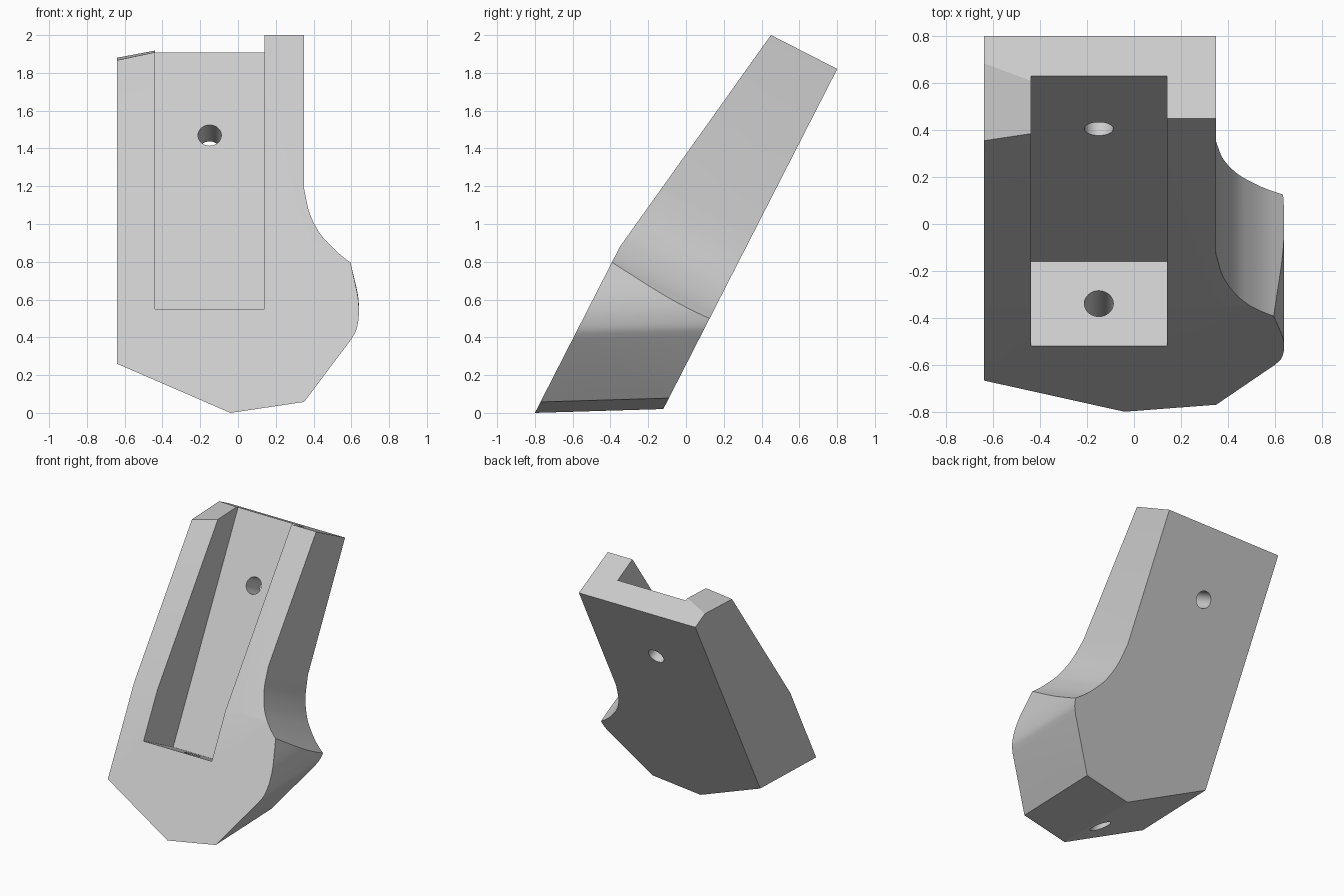
import bpy, bmesh, math
from mathutils import Vector

cube = bpy.data.objects.get("Cube")
if cube:
    bpy.data.objects.remove(cube, do_unlink=True)

mat = bpy.data.materials.new("light_grey")
mat.use_nodes = True
GREY = (0.6, 0.6, 0.6, 1)
mat.diffuse_color = GREY
mat.node_tree.nodes["Principled BSDF"].inputs["Base Color"].default_value = GREY

# Leaning frame: v runs up the slope, w runs through the thickness to the back
S, C = 0.4554, 0.8903
WIDTH_L, WIDTH_R = -0.64, 0.35
THICK, LENGTH = 0.596, 2.35
HOLE_X, HOLE_R = -0.15, 0.062


def lean(x, v, w):
    return Vector((x, -0.8 + S * v + C * w, C * v - S * w))


def prism(name, outline, start, end, place):
    """Extrude a closed 2D outline from start to end, placed by a mapping."""
    bm = bmesh.new()
    rings = [[bm.verts.new(place(a, b, t)) for a, b in outline] for t in (start, end)]
    n = len(outline)
    for ring in rings:
        bm.faces.new(ring)
    for i in range(n):
        j = (i + 1) % n
        bm.faces.new((rings[0][i], rings[0][j], rings[1][j], rings[1][i]))
    bmesh.ops.recalc_face_normals(bm, faces=bm.faces)
    mesh = bpy.data.meshes.new(name)
    bm.to_mesh(mesh)
    bm.free()
    mesh.materials.append(mat)
    obj = bpy.data.objects.new(name, mesh)
    bpy.context.collection.objects.link(obj)
    return obj


def combine(body, tool, operation):
    bpy.context.view_layer.objects.active = body
    mod = body.modifiers.new(tool.name, "BOOLEAN")
    mod.operation, mod.object, mod.solver = operation, tool, "EXACT"
    bpy.ops.object.modifier_apply(modifier=mod.name)
    bpy.data.objects.remove(tool, do_unlink=True)


def rect(a0, a1, b0, b1):
    return [(a0, b0), (a1, b0), (a1, b1), (a0, b1)]


def circle(cx, cy, r, n=32):
    return [(cx + r * math.cos(math.tau * i / n), cy + r * math.sin(math.tau * i / n))
            for i in range(n)]


def smooth_path(pts, steps=5):
    """Catmull-Rom curve through the points."""
    p = [Vector(q) for q in pts]
    p = [2 * p[0] - p[1]] + p + [2 * p[-1] - p[-2]]
    out = []
    for a, b, c, d in zip(p, p[1:], p[2:], p[3:]):
        for k in range(steps):
            t = k / steps
            out.append(tuple(0.5 * (2 * b + (c - a) * t + (2 * a - 5 * b + 4 * c - d) * t * t
                                    + (3 * b - a - 3 * c + d) * t ** 3)))
    return out + [tuple(pts[-1])]


# Plan outline with the flared hip
flare = smooth_path([(WIDTH_R, 1.36), (0.38, 1.2), (0.436, 1.07),
                     (0.5, 0.985), (0.563, 0.921), (0.634, 0.867)])
outline = [(WIDTH_L, -1), (WIDTH_L, 3), (WIDTH_R, 3)] + flare + [(0.8, 0.75), (0.8, -1)]
body = prism("angled_bracket", outline, -0.3, 0.9, lean)

# Side profile with the tapered upper front
profile = [(-1, 0), (0.988, 0), (LENGTH, 0.202), (LENGTH, THICK), (-1, THICK)]
combine(body, prism("side_profile", profile, -1.1, 1.1,
                    lambda v, w, x: lean(x, v, w)), "INTERSECT")

# Foot: nearly level facets with a rounded hip
hip = smooth_path([(0.6, 0.39), (0.625, 0.435), (0.637, 0.49), (0.64, 0.55),
                   (0.632, 0.63), (0.6, 0.775)], 4)
foot = [(-1, 3), (-1, 0.416), (-0.04, 0), (0.35, 0.058)] + hip + [(0.58, 0.87), (0.58, 3)]
combine(body, prism("foot_shape", foot, -0.5, 2.2,
                    lambda x, z, t: Vector((x, t - 0.8, z * 0.985 + 0.03 * t))), "INTERSECT")

# Open-topped pocket in the front
combine(body, prism("pocket", rect(-0.44, 0.14, 0.617, 3), -0.3, 0.404, lean), "DIFFERENCE")

# Sloped tip of the narrow wall
combine(body, prism("wall_tip", rect(-1, -0.4, 0, 1), -0.2, 1.2,
                    lambda x, h, y: Vector((x, y, 1.867 + 0.204 * (x + 0.64)
                                            + 0.04 * (y - 0.355) + h))), "DIFFERENCE")

# Screw holes: through the back wall, and from the pocket floor to the foot
combine(body, prism("back_hole", circle(HOLE_X, 1.857, HOLE_R), 0.3, 0.8, lean), "DIFFERENCE")
combine(body, prism("foot_hole", circle(HOLE_X, 0.202, HOLE_R), -0.9, 0.7,
                    lambda x, w, v: lean(x, v, w)), "DIFFERENCE")

bpy.ops.object.select_all(action="DESELECT")
body.select_set(True)
bpy.context.view_layer.objects.active = body
bpy.ops.object.shade_smooth_by_angle(angle=math.radians(25))
